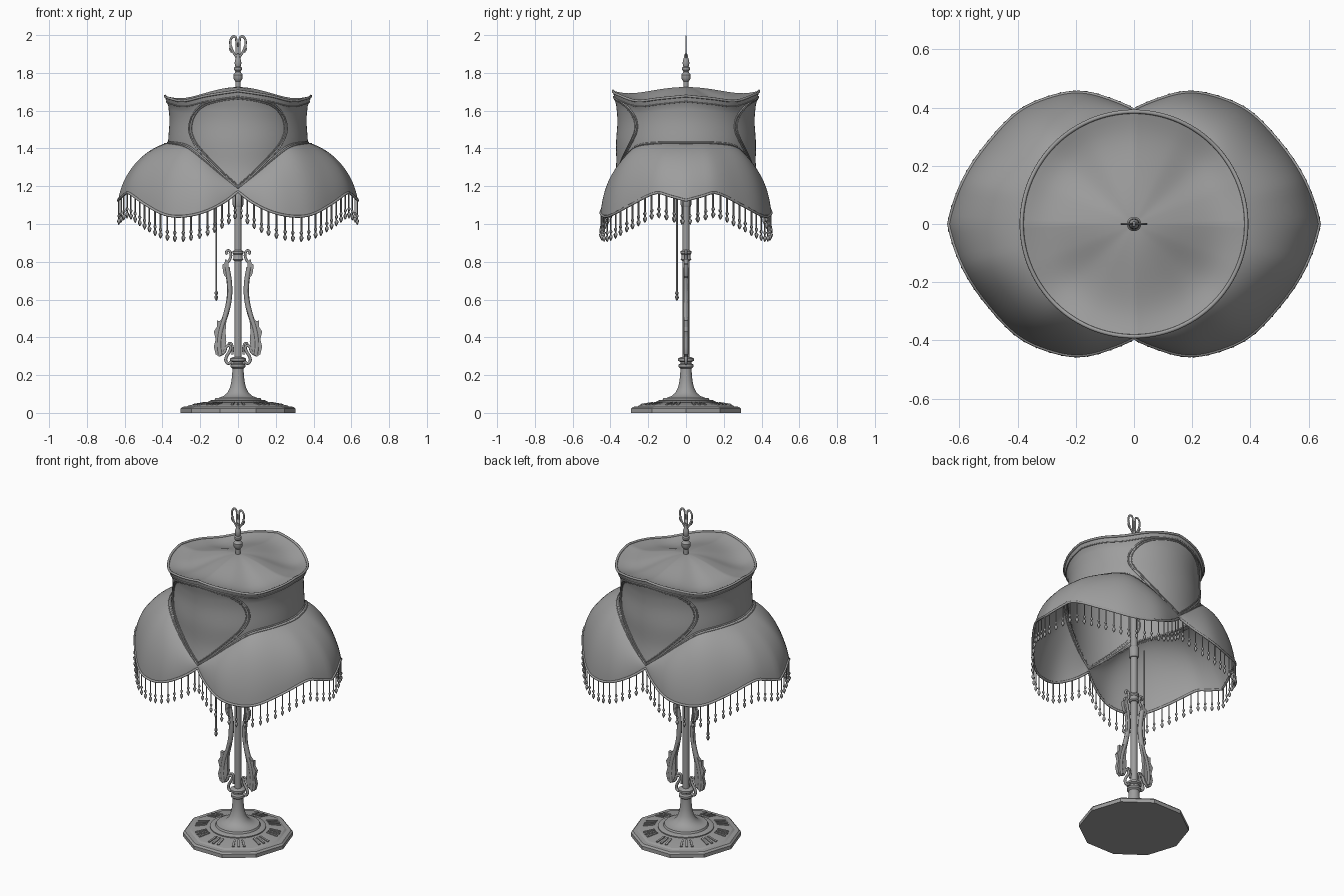
import bpy, bmesh, math
from mathutils import Vector, Matrix

if "Cube" in bpy.data.objects:
    bpy.data.objects.remove(bpy.data.objects["Cube"])
pi = math.pi

METAL = bpy.data.materials.new("dark_grey")
METAL.diffuse_color = (.34, .34, .34, 1)
METAL.use_nodes = True
METAL.node_tree.nodes["Principled BSDF"].inputs["Base Color"].default_value = METAL.diffuse_color


def finish(name, bm, angle=35):
    bmesh.ops.remove_doubles(bm, verts=bm.verts, dist=1e-5)
    bmesh.ops.recalc_face_normals(bm, faces=bm.faces)
    me = bpy.data.meshes.new(name)
    bm.to_mesh(me)
    bm.free()
    me.materials.append(METAL)
    ob = bpy.data.objects.new(name, me)
    bpy.context.collection.objects.link(ob)
    bpy.ops.object.select_all(action='DESELECT')
    ob.select_set(True)
    bpy.context.view_layer.objects.active = ob
    bpy.ops.object.shade_smooth_by_angle(angle=math.radians(angle))
    return ob


def grid(bm, rows):
    """Skin rows of points, each row a closed ring."""
    vs = [[bm.verts.new(p) for p in row] for row in rows]
    n = len(rows[0])
    for a, b in zip(vs, vs[1:]):
        for i in range(n):
            j = (i + 1) % n
            bm.faces.new((a[i], a[j], b[j], b[i]))


def lathe_into(bm, prof, n, at=(0, 0, 0)):
    grid(bm, [[Vector(at) + Vector((max(r, 1e-7) * math.cos(2*pi*i/n), max(r, 1e-7) * math.sin(2*pi*i/n), z))
               for i in range(n)] for r, z in prof])


def lathe(name, prof, n=24, at=(0, 0, 0), angle=35):
    bm = bmesh.new()
    lathe_into(bm, prof, n, at)
    bmesh.ops.dissolve_degenerate(bm, edges=bm.edges, dist=1e-6)
    return finish(name, bm, angle)


def tube(name, pts, r, closed=False, smooth=False, res=2):
    cu = bpy.data.curves.new(name, 'CURVE')
    cu.dimensions = '3D'
    cu.bevel_depth, cu.bevel_resolution, cu.use_fill_caps = r, res, True
    cu.materials.append(METAL)
    if smooth:
        sp = cu.splines.new('BEZIER')
        sp.bezier_points.add(len(pts) - 1)
        for b, p in zip(sp.bezier_points, pts):
            b.co = p
            b.handle_left_type = b.handle_right_type = 'AUTO'
        sp.resolution_u = 6
    else:
        sp = cu.splines.new('POLY')
        sp.points.add(len(pts) - 1)
        for b, p in zip(sp.points, pts):
            b.co = (*p, 1)
    sp.use_cyclic_u = closed
    ob = bpy.data.objects.new(name, cu)
    bpy.context.collection.objects.link(ob)
    return ob


def interp(tab, x):
    """Smooth interpolation through (x, y) pairs."""
    x = min(max(x, tab[0][0]), tab[-1][0])
    k = next(i for i in range(len(tab) - 1) if x <= tab[i + 1][0])

    def slope(i):
        a, b = tab[max(i - 1, 0)], tab[min(i + 1, len(tab) - 1)]
        return (b[1] - a[1]) / (b[0] - a[0])
    (x0, y0), (x1, y1) = tab[k], tab[k + 1]
    h = x1 - x0
    t = (x - x0) / h
    return (y0 * (2*t**3 - 3*t*t + 1) + y1 * (3*t*t - 2*t**3)
            + h * slope(k) * (t**3 - 2*t*t + t) + h * slope(k + 1) * (t**3 - t*t))


# Shade rules: everything depends on the angle folded into one quadrant
HEM_R = [(0, .635), (15, .602), (30, .57), (45, .55), (55, .525), (67, .49), (80, .43), (90, .39)]
HEM_Z = [(0, 1.125), (8, 1.148), (15, 1.165), (30, 1.105), (45, 1.05), (55, 1.04), (67, 1.06), (80, 1.115), (90, 1.172)]
SEAM_Z = [(0, 1.432), (25, 1.43), (45, 1.412), (60, 1.35), (75, 1.27), (90, 1.19)]
TOP_Z = [(0, 1.678), (20, 1.665), (42, 1.652), (65, 1.68), (90, 1.705)]
DRUM_R = [(1.18, .388), (1.3, .37), (1.43, .37), (1.55, .363), (1.63, .37), (1.66, .376), (1.71, .386)]
N = 144


def fold(a):
    a = math.degrees(a) % 180
    return min(a, 180 - a)


def polar(a, r, z):
    return Vector((r * math.cos(a), r * math.sin(a), z))


def drum(a, z, out=0):
    r = interp(DRUM_R, z) + out
    top = interp(TOP_Z, fold(a))
    return polar(a, r + (.386 - r) * max(0, 1 - (top - z) / .05), z)


def crown(a, t):
    f = fold(a)
    top, seam = interp(TOP_Z, f), interp(SEAM_Z, f)
    return drum(a, top + (seam - top) * t)


def skirt(a, t):
    f = fold(a)
    zs, zh, r1 = interp(SEAM_Z, f), interp(HEM_Z, f), interp(HEM_R, f)
    r0 = interp(DRUM_R, zs)
    u0, u1 = math.radians(15), math.radians(80)
    u = u0 + (u1 - u0) * t
    s = (math.sin(u) - math.sin(u0)) / (math.sin(u1) - math.sin(u0))
    c = (math.cos(u0) - math.cos(u)) / (math.cos(u0) - math.cos(u1))
    return polar(a, r0 + (r1 - r0) * s, zs + (zh - zs) * c)


def cap(a, t):
    s = min(t / .88, 1)
    z = interp(TOP_Z, fold(a))
    dip = .014 * math.sin(pi * t ** 2.2)
    return polar(a, max(.386 * t, .001), 1.725 + (z - 1.725) * s * s * (3 - 2 * s) - dip)


angs = [2 * pi * i / N for i in range(N)]
for name, fn, m in (("shade_crown", crown, 14), ("shade_skirt", skirt, 14), ("shade_cap", cap, 14)):
    bm = bmesh.new()
    grid(bm, [[fn(a, j / m) for a in angs] for j in range(m + 1)])
    finish(name, bm, 50)

# Piping along rim, hem and seams
tube("top_piping", [crown(a, 0) for a in angs], .007, True)
tube("top_seam", [drum(a, interp(TOP_Z, fold(a)) - .03, .002) for a in angs], .003, True)
tube("hem_piping", [skirt(a, 1) for a in angs], .007, True)
tube("skirt_seam", [skirt(a, 0) for a in angs], .005, True)
tube("skirt_seam_lower", [skirt(a, .05) for a in angs], .003, True)
PANEL = [(0, 1.19), (.1, 1.28), (.2, 1.385), (.245, 1.45), (.262, 1.51), (.245, 1.575), (.19, 1.63), (.1, 1.658), (0, 1.672)]
for face, side in (("front", -1), ("back", 1)):
    for k, inset in ((0, 1), (1, .95)):
        half = []
        for i in range(41):
            s = i / 5
            x = interp([(j, p[0]) for j, p in enumerate(PANEL)], s) * inset
            z = 1.5 + (interp([(j, p[1]) for j, p in enumerate(PANEL)], s) - 1.5) * inset
            half.append((x, z))
        ring = half + [(-x, z) for x, z in reversed(half[1:-1])]
        pts = [drum(side * (pi / 2) - side * math.asin(max(-1, min(1, x / .37))), z, .002) for x, z in ring]
        tube(f"{face}_panel_piping_{k}", pts, .0045 - .0015 * k, True)

# Beaded fringe, evenly spaced along the hem
hem = [skirt(2 * pi * i / 720, 1) for i in range(721)]
STRAND = [(.003, 0), (.003, -.078), (.007, -.084), (.007, -.09), (.003, -.096), (.003, -.104),
          (.009, -.11), (.009, -.117), (.005, -.127), (0, -.136)]
total = sum((b - a).length for a, b in zip(hem, hem[1:]))
bm = bmesh.new()
run, count = 0, 0
for a, b in zip(hem, hem[1:]):
    run += (b - a).length
    if run > (count + .5) * total / 84:
        lathe_into(bm, STRAND, 7, b)
        count += 1
finish("bead_fringe", bm, 60)

# Ten-sided base with raised bars
lathe("base_plate", [(0, 0), (.305, 0), (.305, .022), (.295, .032), (.27, .034), (.26, .04), (.17, .056), (.15, .056), (0, .056)], 10, angle=20)
bm = bmesh.new()
for i in range(10):
    for d in (-.13, 0, .13):
        a = 2 * pi * (i + .5) / 10 + d
        mat = (Matrix.Rotation(a, 4, 'Z') @ Matrix.Translation((.208, 0, .047))
               @ Matrix.Rotation(.17, 4, 'Y') @ Matrix.Diagonal((.065, .012, .012, 1)))
        bmesh.ops.create_cube(bm, size=1, matrix=mat)
finish("base_bars", bm)
lathe("base_neck", [(0, .05), (.155, .05), (.155, .062), (.14, .068), (.125, .068), (.12, .078), (.1, .08), (.075, .09),
                    (.055, .108), (.042, .135), (.034, .17), (.03, .22), (.03, .245), (0, .245)], 32)

# Column, collars, socket
lathe("column", [(0, .23), (.019, .23), (.019, 1.45), (.011, 1.46), (.011, 1.75), (0, 1.75)], 12)
lathe("lower_collar", [(0, .235), (.03, .235), (.04, .243), (.04, .255), (.03, .262), (.03, .27), (.042, .276), (.042, .288), (.028, .295), (0, .295)], 20)
lathe("upper_collar", [(0, .805), (.022, .805), (.029, .812), (.024, .82), (.024, .838), (.029, .845), (.029, .855), (.02, .862), (0, .862)], 20)
lathe("socket", [(0, 1.09), (.024, 1.09), (.028, 1.1), (.028, 1.15), (.022, 1.16), (0, 1.16)], 20)

# Leaf brackets: flat outline plus scrolls, mirrored
LEAF = [(.05, .80), (.066, .815), (.072, .79), (.082, .785), (.08, .75), (.072, .725), (.06, .715), (.054, .66), (.06, .58),
        (.076, .51), (.098, .485), (.112, .49), (.112, .455), (.128, .43), (.118, .39), (.128, .35), (.118, .31), (.1, .298),
        (.085, .31), (.07, .34), (.062, .375), (.066, .43), (.062, .48), (.048, .54), (.036, .61), (.036, .67), (.046, .72), (.05, .76)]
for label, s in (("right", 1), ("left", -1)):
    bm = bmesh.new()
    f = bm.faces.new([bm.verts.new((s * x, -.01, z)) for x, z in LEAF])
    ext = bmesh.ops.extrude_face_region(bm, geom=[f])
    bmesh.ops.translate(bm, vec=(0, .02, 0), verts=[v for v in ext['geom'] if isinstance(v, bmesh.types.BMVert)])
    finish(label + "_leaf_bracket", bm, 30)

    def scroll(part, pts, r):
        return tube(f"{label}_{part}", [(s * x, 0, z) for x, z in pts], r, smooth=True)
    scroll("top_scroll", [(.06, .79), (.042, .815), (.038, .84), (.05, .86), (.062, .85), (.056, .84)], .007)
    scroll("foot_scroll", [(.1, .305), (.075, .32), (.055, .355), (.04, .35), (.045, .325), (.06, .30), (.064, .275),
                           (.052, .262), (.035, .27)], .008)
    scroll("inner_scroll", [(.03, .31), (.028, .345), (.042, .37), (.055, .35)], .006)
    scroll("stem_rib", [(.058, .77), (.045, .68), (.046, .61), (.062, .53), (.09, .44), (.1, .36), (.095, .31)], .014)

    # Finial loops
    scroll("finial_loop", [(.006, 1.88), (.028, 1.915), (.04, 1.95), (.034, 1.985), (.018, 1.993), (.008, 1.965),
                           (.008, 1.92), (.006, 1.88)], .006).scale.y = .6
    scroll("finial_curl", [(.024, 1.905), (.038, 1.915), (.041, 1.935), (.03, 1.94)], .004).scale.y = .6

lathe("finial_stem", [(0, 1.715), (.014, 1.715), (.014, 1.755), (.018, 1.76), (.025, 1.772), (.025, 1.79), (.017, 1.8),
                      (.013, 1.806), (.02, 1.815), (.02, 1.828), (.014, 1.835), (.018, 1.85), (.016, 1.868),
                      (.011, 1.88), (.008, 1.9), (0, 1.905)], 20)

# Pull chain
lathe("pull_chain", [(0, 1.2), (.0045, 1.2), (.0045, .645), (.009, .638), (.009, .63), (.004, .624), (.009, .618),
                     (.01, .61), (.006, .6), (0, .592)], 8, (-.115, -.048, 0))
